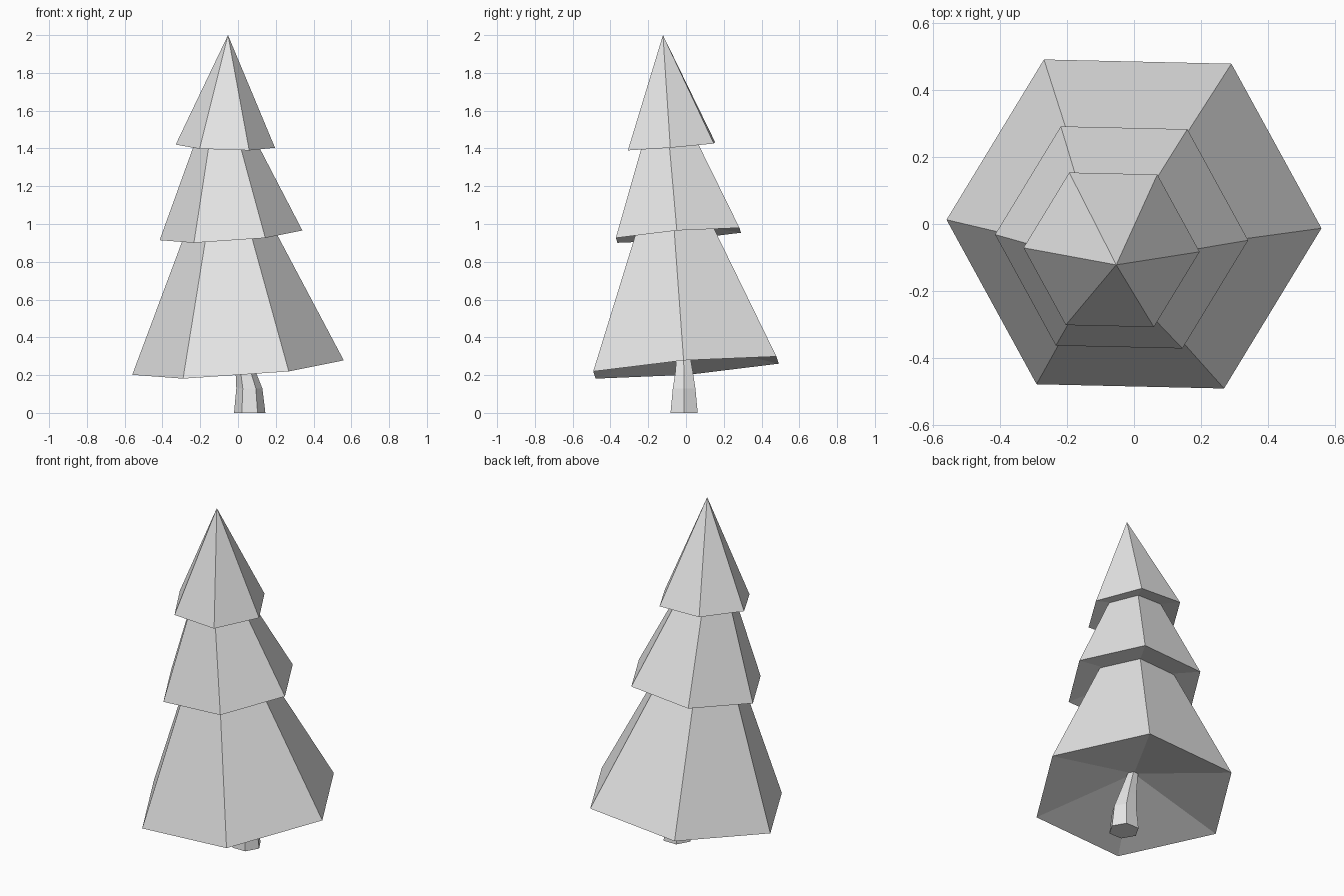
import bpy, bmesh
from math import cos, sin, pi, radians
from mathutils import Vector

cube = bpy.data.objects.get("Cube")
if cube:
    bpy.data.objects.remove(cube, do_unlink=True)

SIDES = 6

grey = bpy.data.materials.new("light_grey")
grey.use_nodes = True
COLOUR = (0.8, 0.8, 0.8, 1)
grey.diffuse_color = COLOUR
grey.node_tree.nodes["Principled BSDF"].inputs["Base Color"].default_value = COLOUR


def hexagon(bm, centre, radius, tilt=(0, 0), turn=0.0):
    """Ring of vertices around a centre, sheared upward along x and y."""
    ring = []
    for i in range(SIDES):
        a = turn + 2 * pi * i / SIDES
        x, y = radius * cos(a), radius * sin(a)
        ring.append(bm.verts.new(Vector(centre) + Vector((x, y, x * tilt[0] + y * tilt[1]))))
    return ring


def bridge(bm, lower, upper):
    for i in range(SIDES):
        j = (i + 1) % SIDES
        bm.faces.new((lower[i], lower[j], upper[j], upper[i]))


def fan(bm, ring, tip):
    point = bm.verts.new(tip)
    for i in range(SIDES):
        bm.faces.new((ring[i], ring[(i + 1) % SIDES], point))


def finish(bm, name):
    bmesh.ops.recalc_face_normals(bm, faces=bm.faces)
    mesh = bpy.data.meshes.new(name)
    bm.to_mesh(mesh)
    bm.free()
    mesh.materials.append(grey)
    obj = bpy.data.objects.new(name, mesh)
    bpy.context.collection.objects.link(obj)
    return obj


def tier(name, centre, radius, tilt, apex, keep, hollow):
    """Leaning six-sided cone, cut at a share of its height, with a hollowed underside."""
    bm = bmesh.new()
    rim = hexagon(bm, centre, radius, tilt, radians(-1.3))
    if keep < 1:
        top = [bm.verts.new(v.co.lerp(Vector(apex), keep)) for v in rim]
        bridge(bm, rim, top)
        bm.faces.new(top)
    else:
        fan(bm, rim, apex)
    axis = Vector(apex) - Vector(centre)
    fan(bm, rim[::-1], Vector(centre) + axis * (hollow / axis.z))
    return finish(bm, name)


# Three overlapping tiers of branches
tier("lower_branches", (0, 0, 0.24), 0.56, (0.07, 0.08), (-0.08, -0.1, 1.485), 0.64, 0.14)
tier("middle_branches", (-0.037, -0.04, 0.94), 0.378, (0.07, 0.08), (-0.094, -0.122, 1.803), 0.62, 0.07)
tier("upper_branches", (-0.067, -0.077, 1.412), 0.263, (-0.03, 0.08), (-0.053, -0.122, 2), 1, 0.06)

# Bent, tapering trunk
bm = bmesh.new()
rings = [hexagon(bm, centre, radius) for centre, radius in (
    ((0.062, -0.01, 0), 0.083),
    ((0.06, -0.01, 0.13), 0.069),
    ((0.04, -0.01, 0.22), 0.053),
    ((-0.012, -0.02, 0.4), 0.028),
)]
for lower, upper in zip(rings, rings[1:]):
    bridge(bm, lower, upper)
bm.faces.new(rings[0][::-1])
bm.faces.new(rings[-1])
finish(bm, "trunk")
